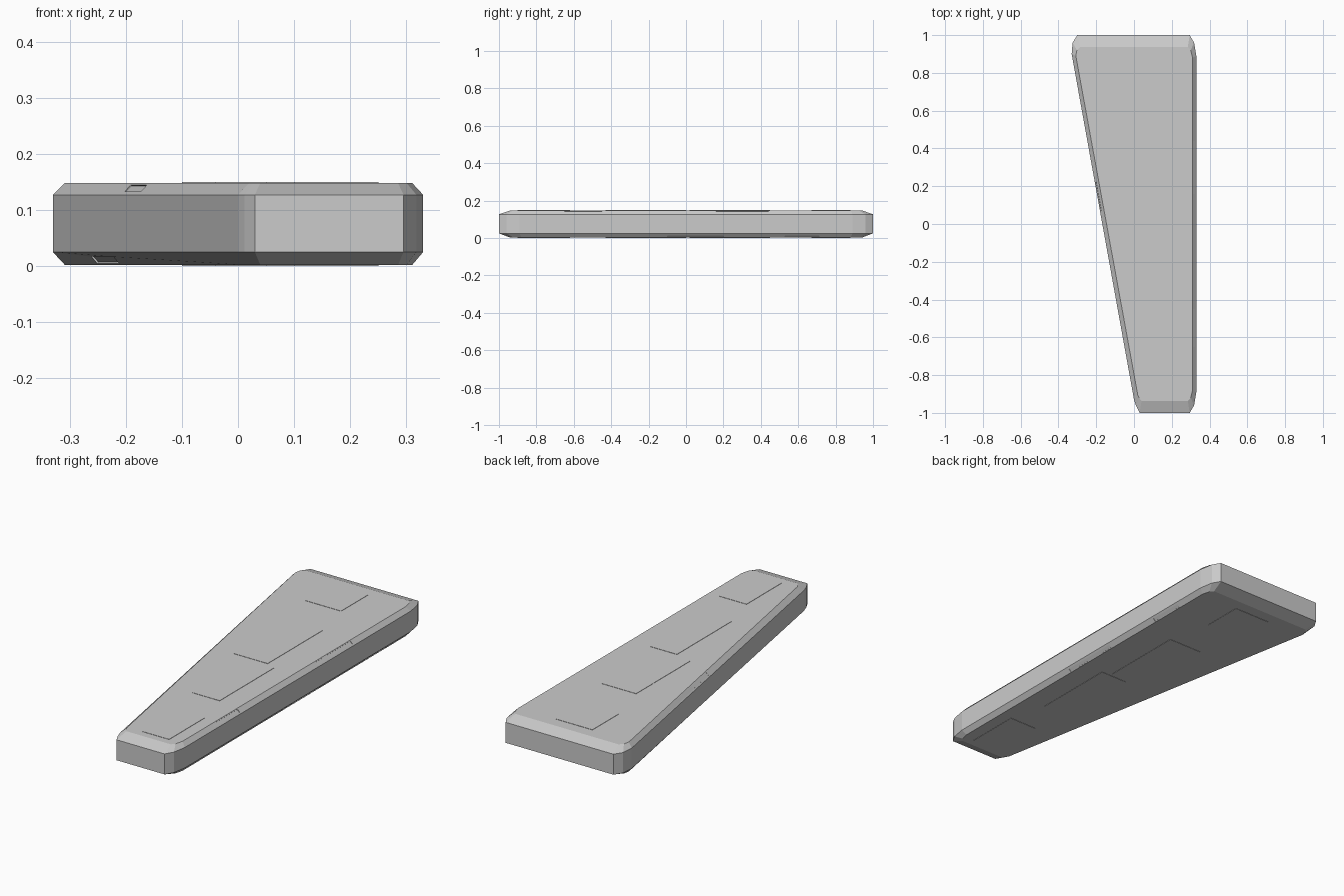
import bpy, bmesh
from math import pi, atan2
from mathutils import Matrix, Vector

if "Cube" in bpy.data.objects:
    bpy.data.objects.remove(bpy.data.objects["Cube"])


def make_object(name, bm):
    bmesh.ops.recalc_face_normals(bm, faces=bm.faces)
    mesh = bpy.data.meshes.new(name)
    bm.to_mesh(mesh)
    bm.free()
    ob = bpy.data.objects.new(name, mesh)
    bpy.context.collection.objects.link(ob)
    return ob


def loft(name, rings):
    bm = bmesh.new()
    loops = [[bm.verts.new((x, y, z)) for x, y in pts] for pts, z in rings]
    for a, b in zip(loops, loops[1:]):
        for i in range(len(a)):
            j = (i + 1) % len(a)
            bm.faces.new((a[i], a[j], b[j], b[i]))
    bm.faces.new(loops[0][::-1])
    bm.faces.new(loops[-1])
    return make_object(name, bm)


# Tapered slab with clipped corners and bevelled rims
side = [(0.0, -0.93), (0.012, -0.965), (0.03, -1), (0.295, -1), (0.318, -0.96), (0.33, -0.89),
        (0.33, 0.89), (0.318, 0.96), (0.295, 1), (-0.30, 1), (-0.325, 0.96), (-0.33, 0.90)]
rim = [(0.02, -0.905), (0.027, -0.92), (0.04, -0.937), (0.285, -0.937), (0.300, -0.92), (0.31, -0.88),
       (0.31, 0.88), (0.300, 0.92), (0.285, 0.938), (-0.285, 0.938), (-0.302, 0.92), (-0.308, 0.89)]
slab = loft("stone_slab", [(rim, 0.0015), (side, 0.025), (side, 0.127), (rim, 0.1485)])

# Shallow worn chips along the rims: x, y, z, length, heading
taper = atan2(1.83, -0.33)
chips = [(0.322, 0.30, 0.143, 0.28, pi / 2), (0.322, -0.55, 0.143, 0.20, pi / 2),
         (0.322, 0.05, 0.007, 0.30, pi / 2), (0.322, 0.62, 0.007, 0.18, pi / 2),
         (-0.187, 0.15, 0.143, 0.16, taper), (-0.105, -0.35, 0.143, 0.20, taper),
         (-0.04, -0.72, 0.007, 0.16, taper), (-0.24, 0.45, 0.007, 0.22, taper),
         (0.035, 0.985, 0.146, 0.11, 0)]
bm = bmesh.new()
for x, y, z, length, heading in chips:
    m = (Matrix.Translation((x, y, z)) @ Matrix.Rotation(heading, 4, 'Z')
         @ Matrix.Rotation(pi / 4, 4, 'X') @ Matrix.Diagonal((length, 0.016, 0.016, 1)))
    bmesh.ops.create_cube(bm, size=1, matrix=m)
cutter = make_object("chip_cutter", bm)
cutter.hide_render = True
mod = slab.modifiers.new("chips", 'BOOLEAN')
mod.operation = 'DIFFERENCE'
mod.object = cutter
bpy.context.view_layer.objects.active = slab
bpy.ops.object.modifier_apply(modifier="chips")
bpy.data.objects.remove(cutter)

# Very thin worn patches on the top and bottom: x0, x1, y0, y1
patches = [(-0.10, 0.10, 0.67, 0.88), (-0.04, 0.15, 0.02, 0.45), (0.05, 0.20, -0.43, 0.0),
           (0.10, 0.25, -0.90, -0.62)]
for name, z in (("top_patches", 0.149), ("bottom_patches", 0.001)):
    bm = bmesh.new()
    for x0, x1, y0, y1 in patches:
        m = (Matrix.Translation(((x0 + x1) / 2, (y0 + y1) / 2, z))
             @ Matrix.Diagonal((x1 - x0, y1 - y0, 0.002, 1)))
        bmesh.ops.create_cube(bm, size=1, matrix=m)
    make_object(name, bm)
